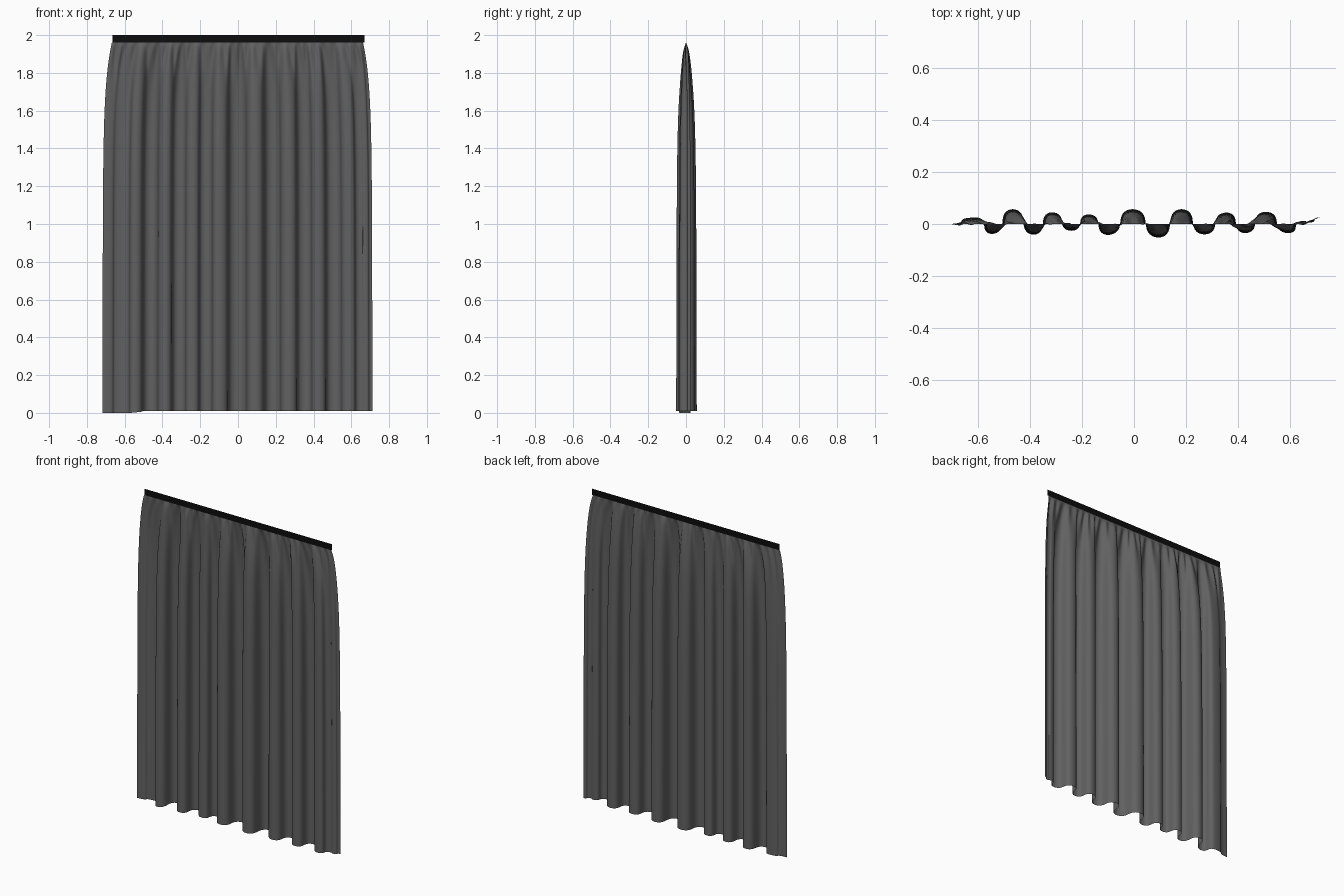
import bpy, math

if "Cube" in bpy.data.objects:
    bpy.data.objects.remove(bpy.data.objects["Cube"])

def material(name, v):
    m = bpy.data.materials.new(name)
    m.diffuse_color = (v, v, v, 1)
    m.use_nodes = True
    m.node_tree.nodes["Principled BSDF"].inputs["Base Color"].default_value = m.diffuse_color
    return m

def make_object(name, verts, faces, mat):
    me = bpy.data.meshes.new(name)
    me.from_pydata(verts, [], faces)
    me.materials.append(mat)
    ob = bpy.data.objects.new(name, me)
    bpy.context.collection.objects.link(ob)
    return ob

# Fold crests and valleys along the hem (x, y)
folds = [(-0.718, 0.0), (-0.605, 0.025), (-0.545, -0.038), (-0.465, 0.057),
         (-0.385, -0.041), (-0.315, 0.045), (-0.24, -0.026), (-0.173, 0.037),
         (-0.10, -0.042), (-0.005, 0.057), (0.095, -0.052), (0.182, 0.057),
         (0.27, -0.04), (0.355, 0.044), (0.427, -0.035), (0.505, 0.047),
         (0.592, -0.035), (0.65, 0.012), (0.675, 0.006), (0.712, 0.026)]
TOP, STEPS, ROWS = 1.96, 14, 48

# Sample the hem: rounded lobes with steep flanks
hem = []
for (x0, y0), (x1, y1) in zip(folds, folds[1:]):
    for i in range(STEPS):
        t = i / STEPS
        s = (1 - math.cos(math.pi * t)) / 2
        hem.append((x0 + (x1 - x0) * t, y0 + (y1 - y0) * s,
                    0.13 * (x1 - x0) * math.sin(2 * math.pi * t)))
hem.append((*folds[-1], 0.0))

# Curtain cloth: folds open out below the gathered top edge
verts, faces = [], []
n = len(hem)
for r in range(ROWS + 1):
    d = (r / ROWS) ** 1.7
    drop = d * TOP
    open_ = 0.92 * (1 - math.exp(-drop / 0.21)) + 0.08 * d
    gather = 0.012 * (drop / 0.06) * math.exp(1 - drop / 0.06) if r else 0
    gather *= 0.5
    for x, y, bulge in hem:
        ripple = math.sin(x * 118 + 1.5 * math.sin(x * 17)) * gather
        z = TOP - drop * (1 - 0.01 / TOP * min(1, max(0, (x + 0.56) / 0.06)))
        verts.append((x * (0.93 + 0.07 * open_) + bulge * open_,
                      y * open_ + ripple, z))
for r in range(ROWS):
    for c in range(n - 1):
        a = r * n + c
        faces.append((a, a + n, a + n + 1, a + 1))
cloth = make_object("curtain_cloth", verts, faces, material("dark_grey_cloth", 0.12))
for p in cloth.data.polygons:
    p.use_smooth = True

# Flat black heading tape along the top
make_object("heading_band",
            [(-0.665, 0, TOP), (0.67, 0, TOP), (0.67, 0, 2.0), (-0.665, 0, 2.0)],
            [(0, 1, 2, 3)], material("black_band", 0.004))
